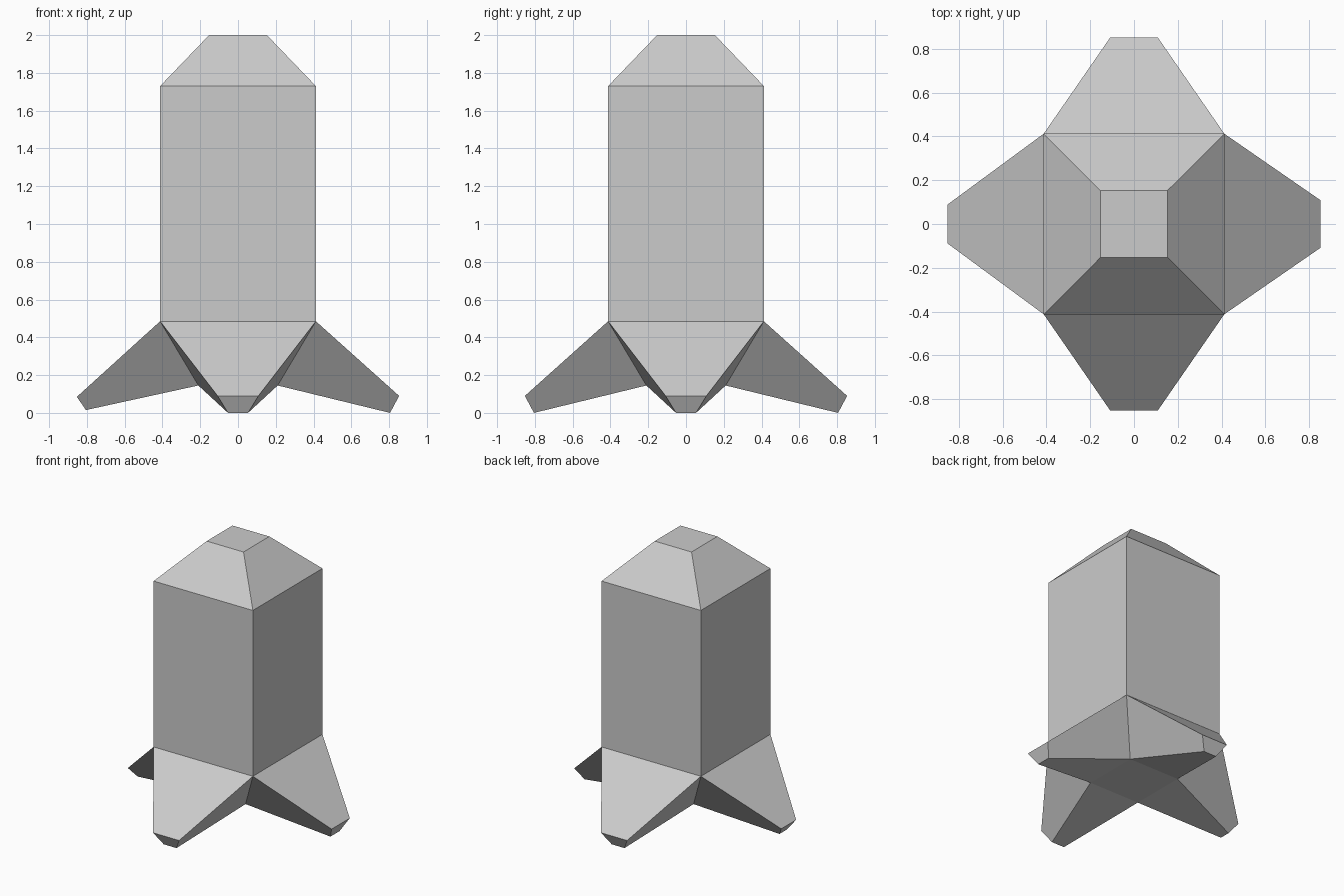
import bpy
import bmesh
from mathutils import Matrix, Vector

cube = bpy.data.objects.get("Cube")
if cube:
    bpy.data.objects.remove(cube, do_unlink=True)

# Single matte grey
grey = bpy.data.materials.new("light grey")
grey.use_nodes = True
colour = (0.6, 0.6, 0.6, 1)
grey.diffuse_color = colour
grey.node_tree.nodes["Principled BSDF"].inputs["Base Color"].default_value = colour

bm = bmesh.new()


def square_ring(half, z):
    """Four corners of a square, counter-clockwise from front left."""
    return [bm.verts.new((x * half, y * half, z))
            for x, y in ((-1, -1), (1, -1), (1, 1), (-1, 1))]


def bridge(lower, upper):
    for i in range(4):
        j = (i + 1) % 4
        bm.faces.new((lower[i], lower[j], upper[j], upper[i]))


# Square body with a tapered nose and a flat underside
base = square_ring(0.21, 0.145)
waist = square_ring(0.4125, 0.485)
shoulder = square_ring(0.4125, 1.73)
nose = square_ring(0.153, 2.0)
bridge(waist, shoulder)
bridge(shoulder, nose)
bm.faces.new(nose)
bm.faces.new(base[::-1])


# Fins flare from each lower side of the body to a narrow, chamfered tip
def add_fin(side, half_top, half_low, z_top, z_low):
    turn = Matrix.Rotation(side * 1.5707963, 3, "Z")
    nxt = (side + 1) % 4
    root = [base[side], base[nxt], waist[nxt], waist[side]]
    tip = [bm.verts.new(turn @ Vector(p)) for p in (
        (-half_low, -0.805, z_low), (half_low, -0.805, z_low),
        (half_top, -0.853, z_top), (-half_top, -0.853, z_top))]
    bridge(root, tip)
    bm.faces.new(tip)


for side in range(3):
    add_fin(side, 0.108, 0.053, 0.09, 0.0)
add_fin(3, 0.088, 0.04, 0.085, 0.015)

bmesh.ops.recalc_face_normals(bm, faces=bm.faces)
mesh = bpy.data.meshes.new("rocket_body_with_fins")
bm.to_mesh(mesh)
bm.free()
mesh.materials.append(grey)
rocket = bpy.data.objects.new("rocket_body_with_fins", mesh)
bpy.context.collection.objects.link(rocket)
